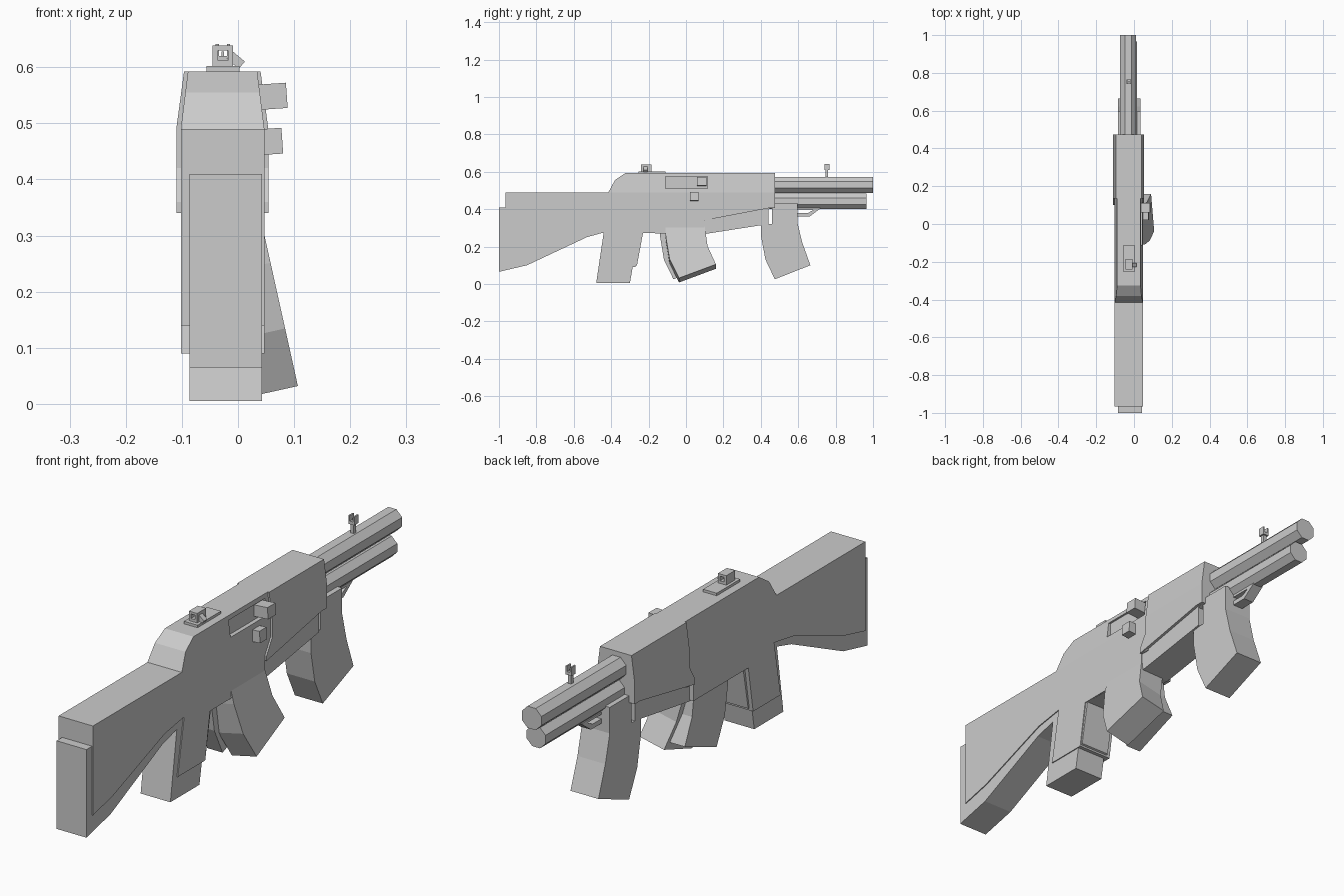
import bpy, bmesh, math
from mathutils import Matrix, Vector

if "Cube" in bpy.data.objects:
    bpy.data.objects.remove(bpy.data.objects["Cube"])


def finish(name, bm):
    bmesh.ops.recalc_face_normals(bm, faces=bm.faces)
    mesh = bpy.data.meshes.new(name)
    bm.to_mesh(mesh)
    bm.free()
    ob = bpy.data.objects.new(name, mesh)
    bpy.context.collection.objects.link(ob)
    return ob


def plate(name, profile, x0, x1, taper=0.0, tilt=0.0, pivot=(0, 0, 0)):
    """Extrude a (y, z) profile from x0 to x1; taper narrows it above z = 0.49."""
    bm = bmesh.new()
    face = bm.faces.new([bm.verts.new((x0, y, z)) for y, z in profile])
    ext = bmesh.ops.extrude_face_region(bm, geom=[face])
    moved = [g for g in ext["geom"] if isinstance(g, bmesh.types.BMVert)]
    bmesh.ops.translate(bm, verts=moved, vec=(x1 - x0, 0, 0))
    if taper:
        bmesh.ops.bisect_plane(bm, geom=bm.verts[:] + bm.edges[:] + bm.faces[:],
                               plane_co=(0, 0, 0.49), plane_no=(0, 0, 1))
        mid = (x0 + x1) / 2
        for v in bm.verts:
            inset = taper * max(0, v.co.z - 0.49) / 0.1
            v.co.x += inset if v.co.x < mid else -inset
    if tilt:
        bmesh.ops.rotate(bm, verts=bm.verts, cent=pivot,
                         matrix=Matrix.Rotation(math.radians(tilt), 3, 'Y'))
    return finish(name, bm)


def box(name, x, y, z, tilt=0.0):
    """Box from (min, max) ranges, tilted about the y axis through its centre."""
    centre = Vector((sum(x) / 2, sum(y) / 2, sum(z) / 2))
    prof = [(y[0], z[0]), (y[1], z[0]), (y[1], z[1]), (y[0], z[1])]
    return plate(name, prof, x[0], x[1], tilt=tilt, pivot=centre)


def barrel(name, x, z, r, y0, y1):
    bm = bmesh.new()
    m = (Matrix.Translation((x, (y0 + y1) / 2, z)) @ Matrix.Rotation(math.pi / 2, 4, 'X')
         @ Matrix.Rotation(math.pi / 8, 4, 'Z'))
    bmesh.ops.create_cone(bm, cap_ends=True, segments=8, radius1=r, radius2=r,
                          depth=y1 - y0, matrix=m)
    return finish(name, bm)


def cut(ob, cutter):
    mod = ob.modifiers.new("cut", 'BOOLEAN')
    mod.operation = 'DIFFERENCE'
    mod.solver = 'EXACT'
    mod.object = cutter
    cutter.hide_render = True
    cutter.hide_set(True)


# Inner body: butt pad, stock spine, grip and underside
plate("body_core", [(-1, .41), (-1, .065), (-.85, .10), (-.53, .25), (-.44, .275),
                    (-.48, .005), (-.30, .005), (-.285, .09), (-.262, .10), (-.23, .272),
                    (.10, .267), (.44, .32), (.44, .40), (.47, .41)], -.086, .043)

# Wider outer shell of stock, receiver and upper grip
receiver = plate("receiver_shell", [(-.965, .49), (-.415, .49), (-.38, .555), (-.325, .592),
                                    (.14, .592), (.14, .34), (.10, .34), (.10, .272),
                                    (-.24, .272), (-.27, .09), (-.44, .09), (-.40, .31),
                                    (-.52, .29), (-.84, .17), (-.965, .14)],
                 -.102, .047, taper=.0125)

# Hand guard, slightly wider again
plate("hand_guard", [(.135, .592), (.475, .592), (.475, .405), (.44, .405), (.10, .34),
                     (.10, .36), (.135, .42)], -.11, .054, taper=.0135)

# Recessed ejection port with two bolt handles
cut(receiver, box("port_cutter", (.028, .10), (-.11, .115), (.51, .575)))
box("upper_bolt_handle", (.02, .087), (.06, .11), (.525, .57), tilt=-4)
box("lower_bolt_handle", (.02, .079), (.022, .066), (.444, .49), tilt=-4)

# Over and under barrels
barrel("upper_barrel", -.031, .53, .046, .44, 1.0)
barrel("lower_barrel", -.026, .442, .044, .44, .965)

# Curved magazines: a tilted one, its twin, and the forward one
curve = [(-.11, .31), (-.108, .25), (-.088, .13), (-.037, .025),
         (.16, .10), (.115, .2), (.10, .31)]
plate("tilted_magazine", curve, -.065, .045, tilt=-12.5, pivot=(0.045, 0, .31))
plate("straight_magazine", [(y - .03, z) for y, z in curve], -.086, -.02)
plate("forward_magazine", [(.40, .32), (.402, .25), (.425, .13), (.475, .025), (.665, .10),
                           (.622, .22), (.595, .33), (.595, .432), (.46, .432), (.46, .32)],
      -.086, .035)
plate("magazine_catch", [(.59, .405), (.72, .405), (.66, .36), (.59, .36),
                         (.59, .378), (.65, .378), (.68, .395), (.59, .395)], -.05, -.005)

# Rear sight: base, aperture block and side knob
box("rear_sight_base", (-.056, .003), (-.255, -.11), (.585, .602))
rear = box("rear_sight_block", (-.045, -.009), (-.24, -.185), (.598, .639))
cut(rear, box("aperture_cutter", (-.036, -.018), (-.3, -.1), (.612, .630)))
box("rear_sight_knob", (-.018, .010), (-.228, -.207), (.604, .621), tilt=40)

# Front sight: post, head and two prongs
box("front_sight_post", (-.034, -.020), (.745, .76), (.56, .615))
box("front_sight_head", (-.040, -.014), (.74, .766), (.608, .620))
for x in (-.040, -.020):
    box("front_sight_prong", (x, x + .006), (.74, .766), (.618, .641))
box("front_sight_bead", (-.029, -.025), (.75, .756), (.618, .628))
